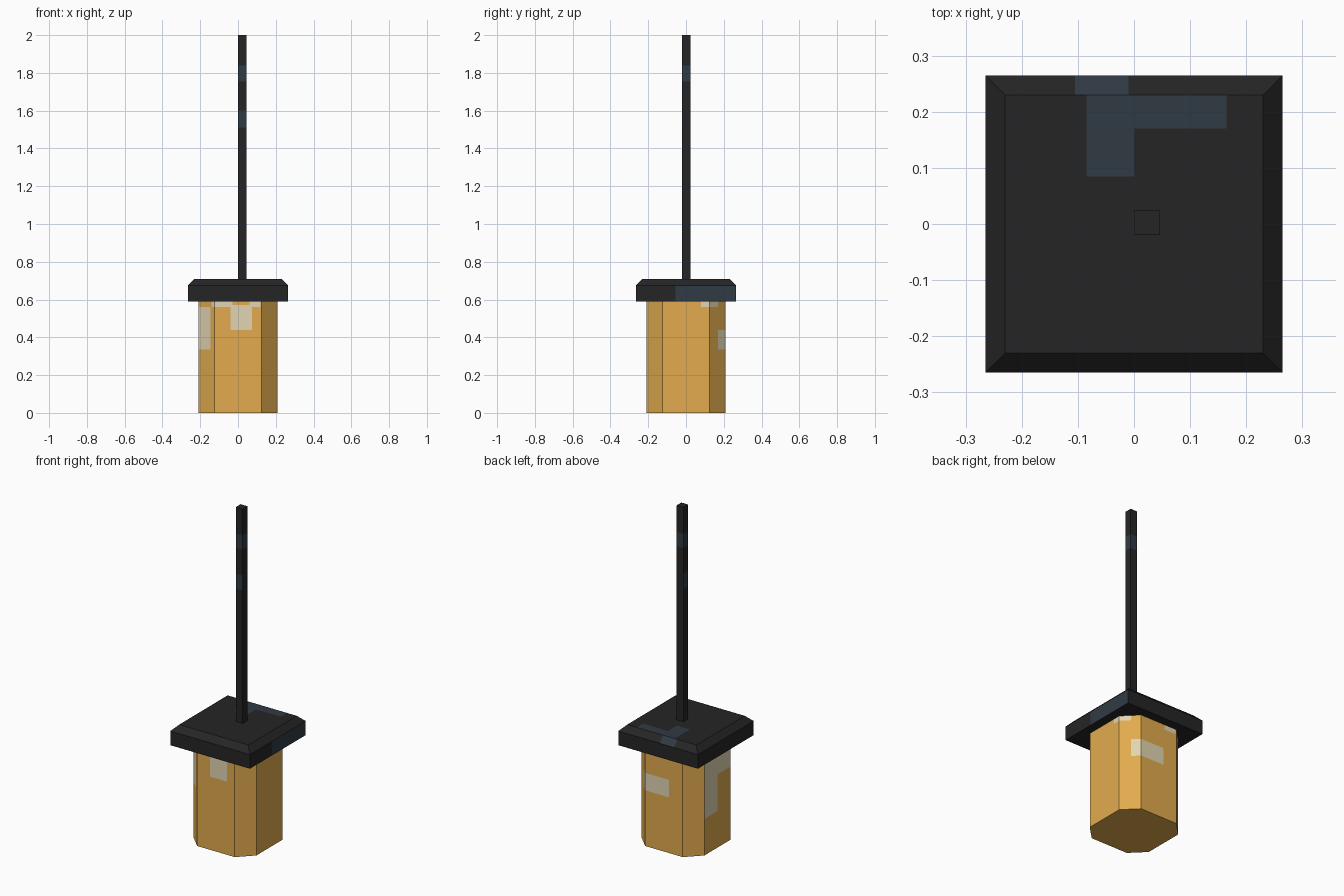
import bpy, bmesh
from mathutils import Vector

if "Cube" in bpy.data.objects:
    bpy.data.objects.remove(bpy.data.objects["Cube"])


def srgb(h):
    vals = [int(h[i:i + 2], 16) / 255 for i in (0, 2, 4)]
    return [v / 12.92 if v <= 0.04045 else ((v + 0.055) / 1.055) ** 2.4 for v in vals] + [1]


def material(name, h):
    m = bpy.data.materials.new(name)
    m.diffuse_color = srgb(h)
    m.use_nodes = True
    m.node_tree.nodes["Principled BSDF"].inputs["Base Color"].default_value = m.diffuse_color
    return m


amber = material("amber_glass", "E2AB4E")
pale = material("pale_glass", "E2D5B2")
iron = material("dark_iron", "252525")
steel = material("blue_steel", "303A44")


def loft(name, rings, mats, patches):
    """Stack outlines (points, z) into a closed solid, then colour boxed patches."""
    bm = bmesh.new()
    loops = [[bm.verts.new((x, y, z)) for x, y in pts] for pts, z in rings]
    bm.faces.new(loops[0][::-1])
    bm.faces.new(loops[-1])
    for a, b in zip(loops, loops[1:]):
        n = len(a)
        for i in range(n):
            bm.faces.new((a[i], a[(i + 1) % n], b[(i + 1) % n], b[i]))
    # cut along the sides of every patch box
    for axis in range(3):
        normal = Vector([float(i == axis) for i in range(3)])
        for v in sorted({lim for p in patches for lim in p[axis] if abs(lim) < 5}):
            bmesh.ops.bisect_plane(bm, geom=bm.verts[:] + bm.edges[:] + bm.faces[:],
                                   dist=1e-5, plane_co=normal * v, plane_no=normal)
    # colour faces inside a box; later boxes win
    for f in bm.faces:
        c = f.calc_center_median()
        for p in patches:
            if all(p[i][0] < c[i] < p[i][1] for i in range(3)):
                f.material_index = p[3]
    bmesh.ops.dissolve_limit(bm, angle_limit=0.01, verts=bm.verts[:], edges=bm.edges[:],
                             delimit={'MATERIAL'})
    bmesh.ops.recalc_face_normals(bm, faces=bm.faces[:])
    me = bpy.data.meshes.new(name)
    bm.to_mesh(me)
    bm.free()
    for m in mats:
        me.materials.append(m)
    ob = bpy.data.objects.new(name, me)
    bpy.context.collection.objects.link(ob)
    return ob


def rect(x0, x1, y0, y1):
    return [(x0, y0), (x1, y0), (x1, y1), (x0, y1)]


LO, HI = -9, 9

# eight-sided glass body with pale glints
R, H = 0.21, 0.125
octagon = [(-H, -R), (H, -R), (R, -H), (R, H), (H, R), (-H, R), (-R, H), (-R, -H)]
loft("lantern_glass", [(octagon, 0), (octagon, 0.59)], [amber, pale], [
    ((-0.04, 0.075), (LO, -0.19), (0.44, 0.56), 1),      # front glint
    ((-0.14, 0.12), (LO, -0.19), (0.56, HI), 1),         # front top strip
    ((-0.03, 0.06), (LO, -0.19), (0.57, HI), 0),         # gap in the strip
    ((LO, -0.145), (LO, -0.125), (0.335, 0.56), 1),      # front left corner
    ((LO, -0.209), (0.0, 0.125), (0.22, HI), 1),         # left side
    ((LO, -0.209), (-0.125, 0.0), (0.44, HI), 1),
    ((-0.035, HI), (0.17, HI), (0.335, 0.44), 1),        # back glint
    ((-0.12, -0.04), (0.19, HI), (0.56, HI), 1),         # back top strip
    ((0.16, HI), (0.08, 0.17), (0.56, HI), 1),           # right top strip
])

# square lid with bevelled top
lid, top = rect(-0.265, 0.265, -0.265, 0.265), rect(-0.23, 0.23, -0.23, 0.23)
loft("lantern_lid", [(lid, 0.59), (lid, 0.675), (top, 0.71)], [iron, steel], [
    ((0.264, HI), (-0.055, HI), (0.59, 0.675), 1),       # right rim
    ((-0.105, -0.01), (0.23, 0.264), (0.675, HI), 1),    # back bevel
    ((-0.085, 0.0), (0.085, 0.23), (0.705, HI), 1),      # top patch
    ((0.0, 0.165), (0.17, 0.23), (0.705, HI), 1),
])

# hanging rod with steel bands
rod = rect(0.0, 0.045, -0.02, 0.025)
loft("hanging_rod", [(rod, 0.70), (rod, 2.0)], [iron, steel], [
    ((LO, HI), (LO, HI), (1.755, 1.84), 1),
    ((LO, HI), (LO, -0.019), (1.51, 1.60), 1),
    ((LO, 0.001), (LO, HI), (1.51, 1.60), 1),
])
